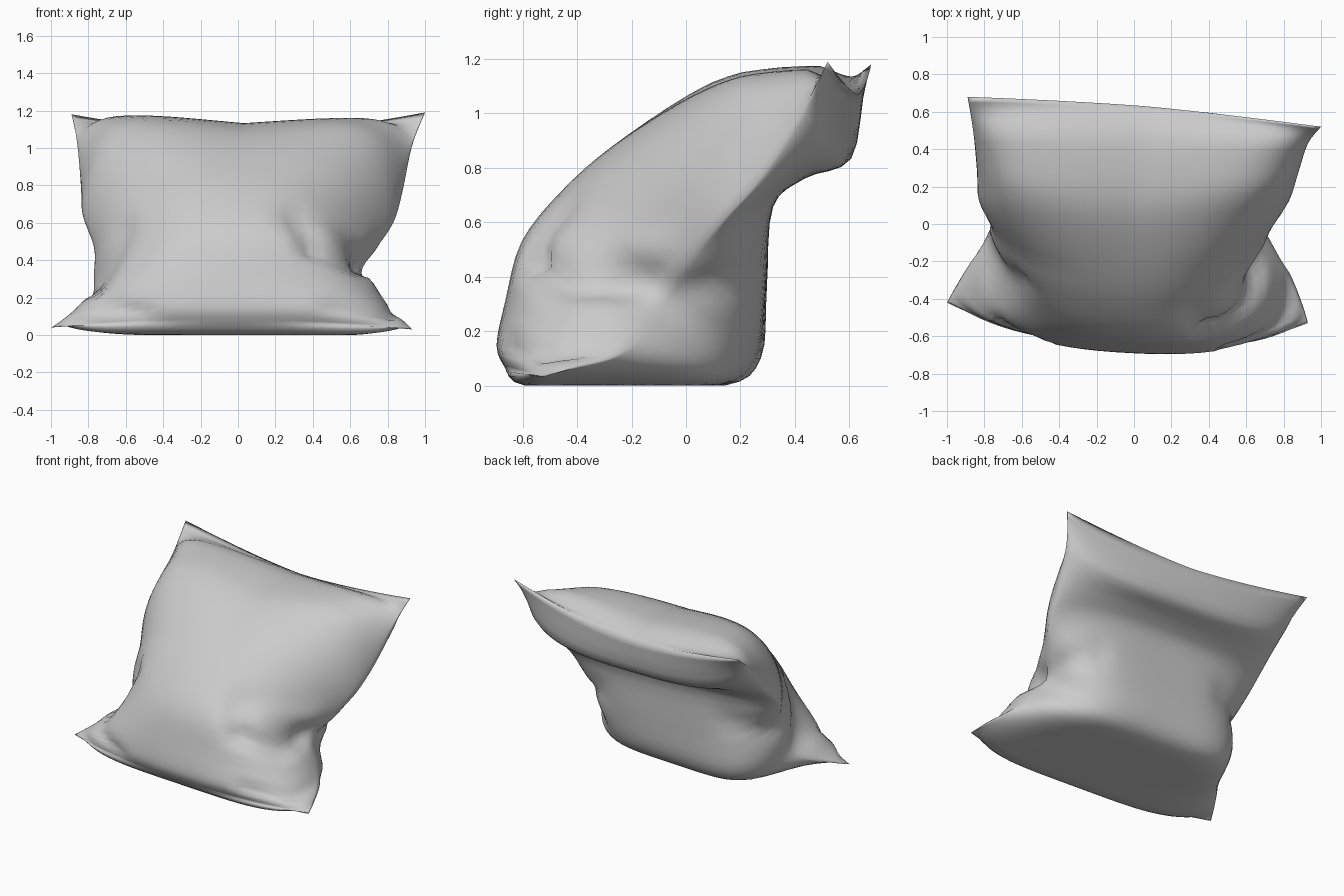
import bpy, bmesh
from math import sin, pi, exp
from mathutils import Vector
from mathutils.geometry import intersect_point_line

if "Cube" in bpy.data.objects:
    bpy.data.objects.remove(bpy.data.objects["Cube"])

# Stations run from the bottom edge to the top edge of the pillow
FRONT = [(-.66, .07), (-.69, .15), (-.66, .32), (-.60, .53), (-.46, .71),
         (-.27, .88), (0, 1.05), (.20, 1.115), (.47, 1.13), (.63, 1.07)]
BACK = [(-.66, .07), (-.57, 0), (-.25, 0), (.13, 0), (.265, .10),
        (.295, .35), (.32, .66), (.44, .765), (.60, .83), (.63, 1.07)]
RIGHT = [(.93, -.53, .03), (.90, -.43, .06), (.83, -.26, .11), (.75, -.17, .20),
         (.66, -.10, .33), (.73, 0, .45), (.83, .13, .60), (.88, .28, .77),
         (.93, .43, 1.01), (1, .52, 1.19)]
LEFT = [(-1, -.42, .04), (-.95, -.33, .07), (-.87, -.20, .12), (-.78, -.08, .20),
        (-.77, -.03, .33), (-.77, .02, .47), (-.83, .13, .64), (-.84, .29, .80),
        (-.86, .50, 1.03), (-.89, .68, 1.18)]
# How squarely each station's cross-section fills out to the side seams
FILL_FRONT = [2.3, 2.4, 2.5, 2.5, 2.4, 2.7, 3.6, 4.8, 5, 1.5]
FILL_BACK = [2.3, 5, 5, 5, 4.5, 4, 3.5, 3.2, 3, 1.5]

# Fabric folds in the x-z plane: panel, start, end, depth, width
FOLDS = [
    ("front", (.30, .63), (.40, .47), .03, .05),
    ("front", (.40, .47), (.66, .37), .06, .05),
    ("front", (.48, .56), (.66, .50), -.02, .06),
    ("front", (.50, .15), (.82, .11), .035, .03),
    ("front", (-.60, .57), (-.76, .25), .03, .05),
    ("front", (-.52, .13), (-.72, .15), .035, .04),
    ("back", (.50, .42), (.68, .37), .03, .06),
    ("back", (-.50, .48), (-.76, .42), .03, .06),
]
STEPS, COLS = 4, 36


def sample(points, t):
    """Catmull-Rom curve through the stations."""
    n = len(points) - 1
    i = min(int(t), n - 1)
    f = t - i
    p = [Vector(points[max(0, min(n, k))]) for k in range(i - 1, i + 3)]
    return 0.5 * (2 * p[1] + (p[2] - p[0]) * f
                  + (2 * p[0] - 5 * p[1] + 4 * p[2] - p[3]) * f ** 2
                  + (3 * p[1] - p[0] - 3 * p[2] + p[3]) * f ** 3)


def fold_offset(co, panel):
    total = 0
    q = Vector((co.x, co.z, 0))
    for name, a, b, depth, width in FOLDS:
        if name == panel:
            a, b = Vector((*a, 0)), Vector((*b, 0))
            t = intersect_point_line(q, a, b)[1]
            d = (q - a.lerp(b, max(0, min(1, t)))).length
            total += depth * exp(-(d / width) ** 2)
    return total


bm = bmesh.new()
rows = (len(FRONT) - 1) * STEPS
panels = {}

# Front and back panels bulge away from the side seams
for panel, centre, fill in (("front", FRONT, FILL_FRONT), ("back", BACK, FILL_BACK)):
    grid = []
    for r in range(rows + 1):
        t = r / STEPS
        left, right = sample(LEFT, t), sample(RIGHT, t)
        y, z = sample(centre, t)
        mid = (left + right) / 2
        bulge = Vector((0, y - mid.y, z - mid.z))
        end = min(1, t, 9 - t)
        i = min(int(t), 8)
        power = fill[i] + (fill[i + 1] - fill[i]) * (t - i)
        roundness = 1 - .42 * end
        lift = .07 * max(0, min(1, (t - 5) / 2)) if panel == "front" else 0
        line = []
        for c in range(COLS + 1):
            u = sin(pi / 2 * (2 * c / COLS - 1))   # closer spacing at the seams
            a = min(1, abs(u))
            co = left.lerp(right, (u + 1) / 2) + bulge * (1 - a ** power) ** roundness
            # the upper side slopes up towards both top corners
            co.z += lift * a * (1 - a ** 10) * end
            co.z = max(0, co.z)
            line.append(bm.verts.new(co))
        grid.append(line)
    for r in range(rows):
        for c in range(COLS):
            quad = [grid[r][c], grid[r][c + 1], grid[r + 1][c + 1], grid[r + 1][c]]
            bm.faces.new(quad if panel == "front" else quad[::-1])
    panels[panel] = grid

# Press the folds into the cloth
bm.normal_update()
for panel, grid in panels.items():
    moves = [(v, v.normal * fold_offset(v.co, panel) * min(1, (1 - abs(2 * c / COLS - 1)) * 6))
             for line in grid[1:-1] for c, v in enumerate(line)]
    for v, offset in moves:
        v.co -= offset
        v.co.z = max(0, v.co.z)

# Join the panels along the seam
bmesh.ops.remove_doubles(bm, verts=bm.verts[:], dist=.0005)
bmesh.ops.recalc_face_normals(bm, faces=bm.faces[:])
mesh = bpy.data.meshes.new("pillow")
bm.to_mesh(mesh)
bm.free()
pillow = bpy.data.objects.new("pillow", mesh)
bpy.context.collection.objects.link(pillow)
for poly in mesh.polygons:
    poly.use_smooth = True
